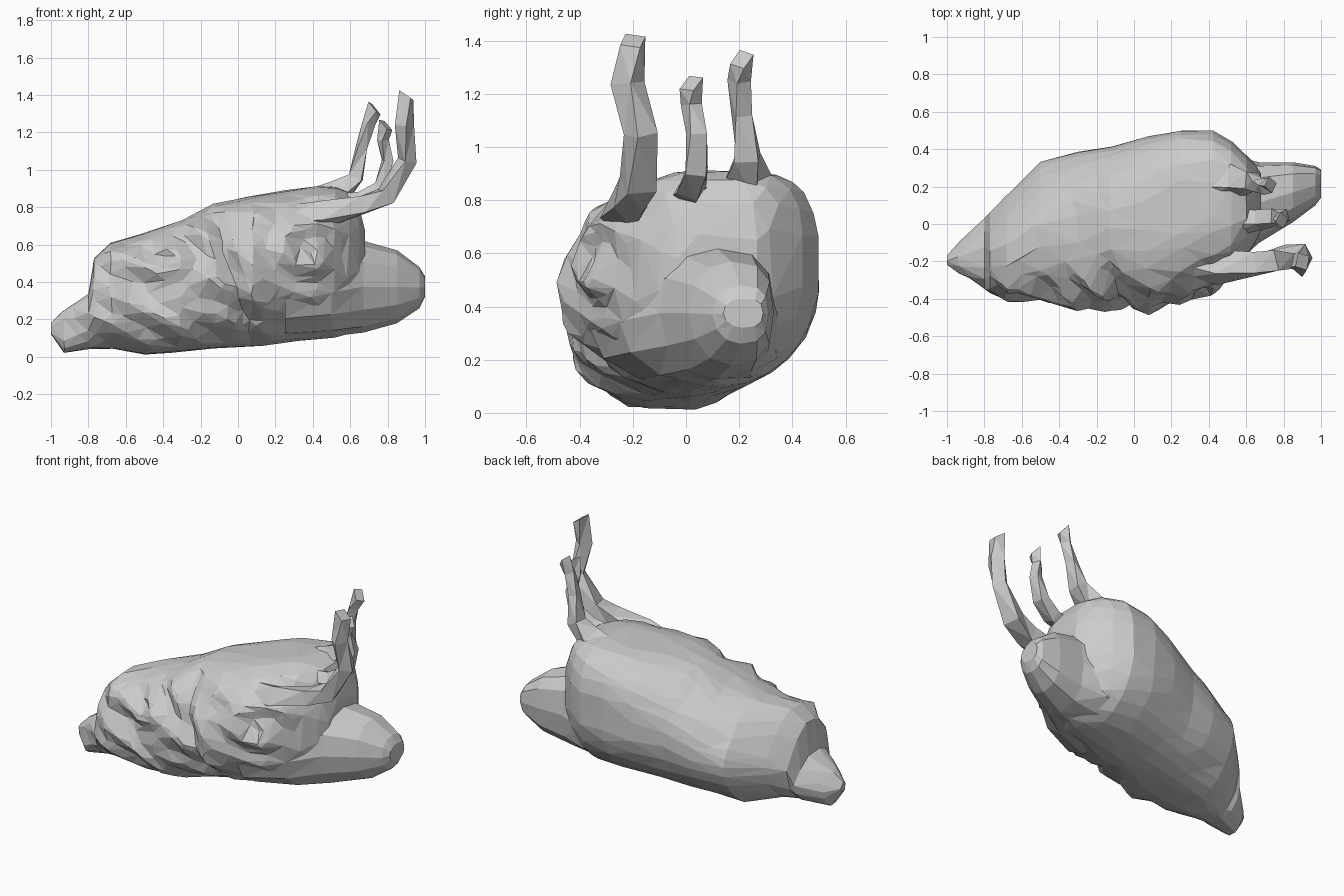
import bpy, bmesh, math
from mathutils import Vector, noise

if "Cube" in bpy.data.objects:
    bpy.data.objects.remove(bpy.data.objects["Cube"])


def make_object(name, rings, faces_left=None):
    """Skin a list of equal-length rings and close both ends."""
    bm = bmesh.new()
    loops = [[bm.verts.new(p) for p in ring] for ring in rings]
    n = len(loops[0])
    for a, b in zip(loops, loops[1:]):
        for i in range(n):
            j = (i + 1) % n
            bm.faces.new((a[i], a[j], b[j], b[i]))
    bm.faces.new(loops[0])
    bm.faces.new(loops[-1])
    bmesh.ops.recalc_face_normals(bm, faces=bm.faces)
    bmesh.ops.triangulate(bm, faces=bm.faces)
    mesh = bpy.data.meshes.new(name)
    bm.to_mesh(mesh)
    bm.free()
    obj = bpy.data.objects.new(name, mesh)
    bpy.context.collection.objects.link(obj)
    if faces_left:
        mod = obj.modifiers.new("facets", 'DECIMATE')
        mod.ratio = min(1, faces_left / len(mesh.polygons))
    return obj


def section(row, sides, powers):
    """Cross-section filling x, y-min, y-max, z-min, z-max; one roundness per quadrant."""
    x, y0, y1, z0, z1 = row
    pts = []
    for i in range(sides):
        a = 2 * math.pi * i / sides
        c, s = math.cos(a), math.sin(a)
        power = powers[int(4 * i / sides)]
        u = math.copysign(abs(c) ** power, c)
        v = math.copysign(abs(s) ** power, s)
        pts.append(Vector((x, (y0 + y1) / 2 + u * (y1 - y0) / 2,
                           (z0 + z1) / 2 + v * (z1 - z0) / 2)))
    return pts


def body_powers(x):
    """Sloping back at the tail, square back at the shoulder, squarer front at the tail."""
    shoulder = max(0, min(1, (x + 0.2) * 2.2))
    tail = max(0, min(1, (-0.3 - x) * 2.2))
    return (0.92 - 0.42 * shoulder + 0.6 * tail, 0.85 - 0.2 * tail,
            0.78 + 0.35 * shoulder, 1.0 + 0.15 * tail)


def resample(rows, steps):
    out = []
    for a, b in zip(rows, rows[1:]):
        k = max(1, round((b[0] - a[0]) * steps))
        out += [[p + (q - p) * i / k for p, q in zip(a, b)] for i in range(k)]
    return out + [list(rows[-1])]


def wrinkle(p, row):
    """Carve coiled folds into the front side, gentle lumps elsewhere."""
    x, y0, y1, z0, z1 = row
    front = max(0, min(1, ((y0 + y1) / 2 + 0.02 - p.y) / ((y1 - y0) * 0.35)))
    fade = max(0, min(1, (x + 0.92) * 5, (0.68 - x) * 6))
    d = 0
    for cx, cz, reach in ((0.4, 0.56, 0.42), (-0.38, 0.55, 0.34)):
        dx, dz = x - cx, (p.z - cz) * 1.3
        r = math.hypot(dx, dz)
        d += 0.02 * math.sin(r * 30 + math.atan2(dz, dx)) * max(0, 1 - r / reach) ** 0.5
    # slanting folds running from lower right to upper left
    d += 0.045 * noise.noise(Vector((x * 3 + p.z * 2, p.y * 3, p.z * 8 + x * 3)))
    d -= 0.05 * math.exp(-((x + 0.05 + 0.3 * (p.z - 0.5)) / 0.045) ** 2)
    lump = noise.noise(p * 4) * fade * 0.01
    p.y -= d * front * fade
    out = Vector((0, p.y - (y0 + y1) / 2, p.z - (z0 + z1) / 2))
    return p + out.normalized() * lump


# Main body: pointed tail at -x swelling to a blunt shoulder at +x
body_rows = [
    (-1.0, -0.22, -0.17, 0.12, 0.18),
    (-0.93, -0.27, -0.09, 0.02, 0.25),
    (-0.80, -0.33, 0.03, 0.04, 0.34),
    (-0.77, -0.35, 0.06, 0.04, 0.53),
    (-0.68, -0.39, 0.15, 0.04, 0.61),
    (-0.50, -0.38, 0.33, 0.01, 0.66),
    (-0.30, -0.45, 0.38, 0.03, 0.73),
    (-0.13, -0.43, 0.41, 0.04, 0.82),
    (0.08, -0.46, 0.47, 0.06, 0.86),
    (0.25, -0.41, 0.50, 0.07, 0.89),
    (0.42, -0.35, 0.50, 0.09, 0.91),
    (0.52, -0.27, 0.44, 0.11, 0.91),
    (0.60, -0.17, 0.37, 0.13, 0.88),
    (0.65, -0.10, 0.32, 0.18, 0.80),
    (0.68, -0.04, 0.28, 0.30, 0.68),
]
rings = [[wrinkle(p, r) for p in section(r, 64, body_powers(r[0]))]
         for r in resample(body_rows, 38)]
make_object("body", rings, 800)

# Muzzle: blunt flat-topped wedge under the shoulder
muzzle_rows = [
    (0.25, -0.36, 0.38, 0.10, 0.52),
    (0.50, -0.25, 0.37, 0.11, 0.58),
    (0.67, -0.10, 0.33, 0.13, 0.62),
    (0.85, 0.01, 0.33, 0.18, 0.57),
    (0.97, 0.10, 0.31, 0.26, 0.48),
    (1.0, 0.14, 0.29, 0.32, 0.43),
]
make_object("muzzle", [section(r, 12, (0.7, 0.9, 1.0, 0.75)) for r in muzzle_rows])


def feeler(name, path, sides=4):
    """Faceted stalk through x, y, z, radius points."""
    pts = [Vector(p[:3]) for p in path]
    rings = []
    for i, p in enumerate(pts):
        t = (pts[min(i + 1, len(pts) - 1)] - pts[max(i - 1, 0)]).normalized()
        side = Vector((0, 1, 0))
        side = (side - t * side.dot(t)).normalized()
        up = t.cross(side)
        rad = path[i][3]
        angles = [2 * math.pi * k / sides + i * 0.35 for k in range(sides)]
        rings.append([p + side * rad * math.cos(a) + up * rad * 0.8 * math.sin(a)
                      for a in angles])
    # slanted tip
    rings[-1] = [q + Vector((0, 0, 0.03 if k % 3 == 0 else -0.01))
                 for k, q in enumerate(rings[-1])]
    return make_object(name, rings)


# Three upright stalks rising from the shoulder
feeler("front_feeler", [(0.20, -0.20, 0.72, 0.10), (0.45, -0.23, 0.76, 0.10),
                        (0.66, -0.21, 0.81, 0.08), (0.79, -0.18, 0.86, 0.08),
                        (0.905, -0.17, 1.05, 0.065), (0.89, -0.22, 1.24, 0.065),
                        (0.90, -0.20, 1.39, 0.055)])
feeler("middle_feeler", [(0.45, 0.0, 0.80, 0.08), (0.66, 0.02, 0.84, 0.06),
                         (0.76, 0.04, 0.91, 0.055), (0.80, 0.04, 1.05, 0.045),
                         (0.775, 0.02, 1.16, 0.04), (0.79, 0.02, 1.23, 0.045)])
feeler("rear_feeler", [(0.34, 0.20, 0.80, 0.10), (0.53, 0.23, 0.87, 0.10),
                       (0.63, 0.23, 0.96, 0.065), (0.66, 0.21, 1.12, 0.045),
                       (0.70, 0.20, 1.25, 0.045), (0.73, 0.21, 1.32, 0.045)])
